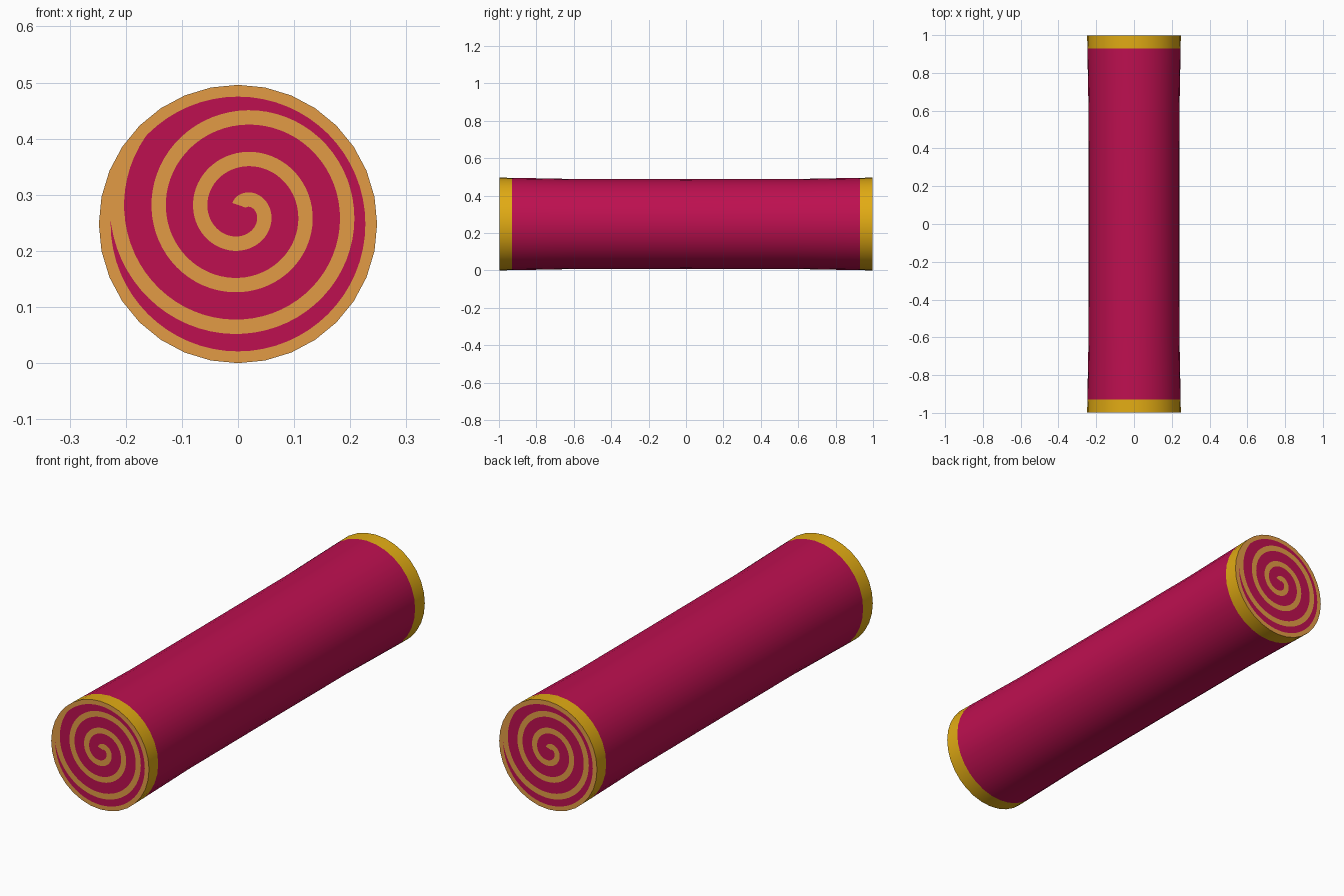
import bpy, bmesh, math

if "Cube" in bpy.data.objects:
    bpy.data.objects.remove(bpy.data.objects["Cube"])

R = 0.248            # end radius, also the height of the axis
SIDES = 32


def material(name, rgb):
    m = bpy.data.materials.new(name)
    m.diffuse_color = (*rgb, 1.0)
    m.use_nodes = True
    m.node_tree.nodes["Principled BSDF"].inputs["Base Color"].default_value = m.diffuse_color
    return m


crimson = material("crimson", (0.51, 0.005, 0.08))
gold = material("gold", (0.76, 0.41, 0.007))
tan = material("tan", (0.76, 0.33, 0.06))


def make_object(name, verts, faces, mats):
    me = bpy.data.meshes.new(name)
    me.from_pydata(verts, [], faces)
    for m in mats:
        me.materials.append(m)
    ob = bpy.data.objects.new(name, me)
    bpy.context.collection.objects.link(ob)
    return ob


def circle(r, y, n):
    return [(r * math.sin(2 * math.pi * i / n), y, R + r * math.cos(2 * math.pi * i / n))
            for i in range(n)]


# Rolled tube: slightly waisted, gold bands at both ends, tan end faces
half = [(0.9984, R), (0.93, 0.2468), (0.78, 0.2442), (0.59, 0.2405)]
profile = [(-y, r) for y, r in half] + [(0, 0.24)] + [(y, r) for y, r in reversed(half)]
verts, faces = [], []
for y, r in profile:
    verts += circle(r, y, SIDES)
for k in range(len(profile) - 1):
    for i in range(SIDES):
        j = (i + 1) % SIDES
        a, b = k * SIDES, (k + 1) * SIDES
        faces.append((a + i, b + i, b + j, a + j))
faces.append(tuple(range(SIDES)))
faces.append(tuple(range(len(verts) - SIDES, len(verts))))
tube = make_object("rolled_tube", verts, faces, [crimson, gold, tan])
bm = bmesh.new()
bm.from_mesh(tube.data)
bmesh.ops.recalc_face_normals(bm, faces=bm.faces)
for f in bm.faces:
    if len(f.verts) > 4:
        f.material_index = 2
    elif abs(f.calc_center_median().y) > 0.93:
        f.material_index = 1
bm.to_mesh(tube.data)
bm.free()
bpy.context.view_layer.objects.active = tube
tube.select_set(True)
bpy.ops.object.shade_smooth_by_angle(angle=math.radians(40))

# Spiral swirl: even-width ribbon winding clockwise from an off-centre start
CX, CZ, PITCH, HALF_W = 0.008, 0.270, 0.0745, 0.0128


def clamp(x, z, limit=0.236):
    d = math.hypot(x, z - R)
    s = min(1.0, limit / d) if d > 0 else 1.0
    return (x * s, -1.0, R + (z - R) * s)


ribbon, ribbon_faces = [], []
t0, t1, STEPS = math.radians(62), math.radians(3 * 360 + 48), 200
g = PITCH / (2 * math.pi)
for i in range(STEPS + 1):
    t = t0 + (t1 - t0) * i / STEPS
    r, a = g * t, math.pi - t
    # tangent of the spiral, then its outward normal
    tx = g * math.cos(a) + r * math.sin(a)
    tz = g * math.sin(a) - r * math.cos(a)
    n = math.hypot(tx, tz)
    nx, nz = -tz / n, tx / n
    x, z = CX + r * math.cos(a), CZ + r * math.sin(a)
    ribbon.append(clamp(x - nx * HALF_W, z - nz * HALF_W))
    ribbon.append(clamp(x + nx * HALF_W, z + nz * HALF_W))
    if i:
        k = 2 * i
        ribbon_faces.append((k - 2, k, k + 1, k - 1))

# End plates: crimson disc with the swirl on top, repeated turned half round
disc = circle(0.227, -0.9992, 64)
for end, s in (("front", 1), ("back", -1)):
    turn = lambda vs: [(x * s, y * s, z) for x, y, z in vs]
    parts = [make_object(end + "_filling_disc", turn(disc), [tuple(range(64))], [crimson]),
             make_object(end + "_swirl", turn(ribbon), ribbon_faces, [tan])]
    for ob in parts:       # face the plates outwards
        bm = bmesh.new()
        bm.from_mesh(ob.data)
        bm.normal_update()
        flip = [f for f in bm.faces if f.normal.y * s > 0]
        bmesh.ops.reverse_faces(bm, faces=flip)
        bm.to_mesh(ob.data)
        bm.free()
